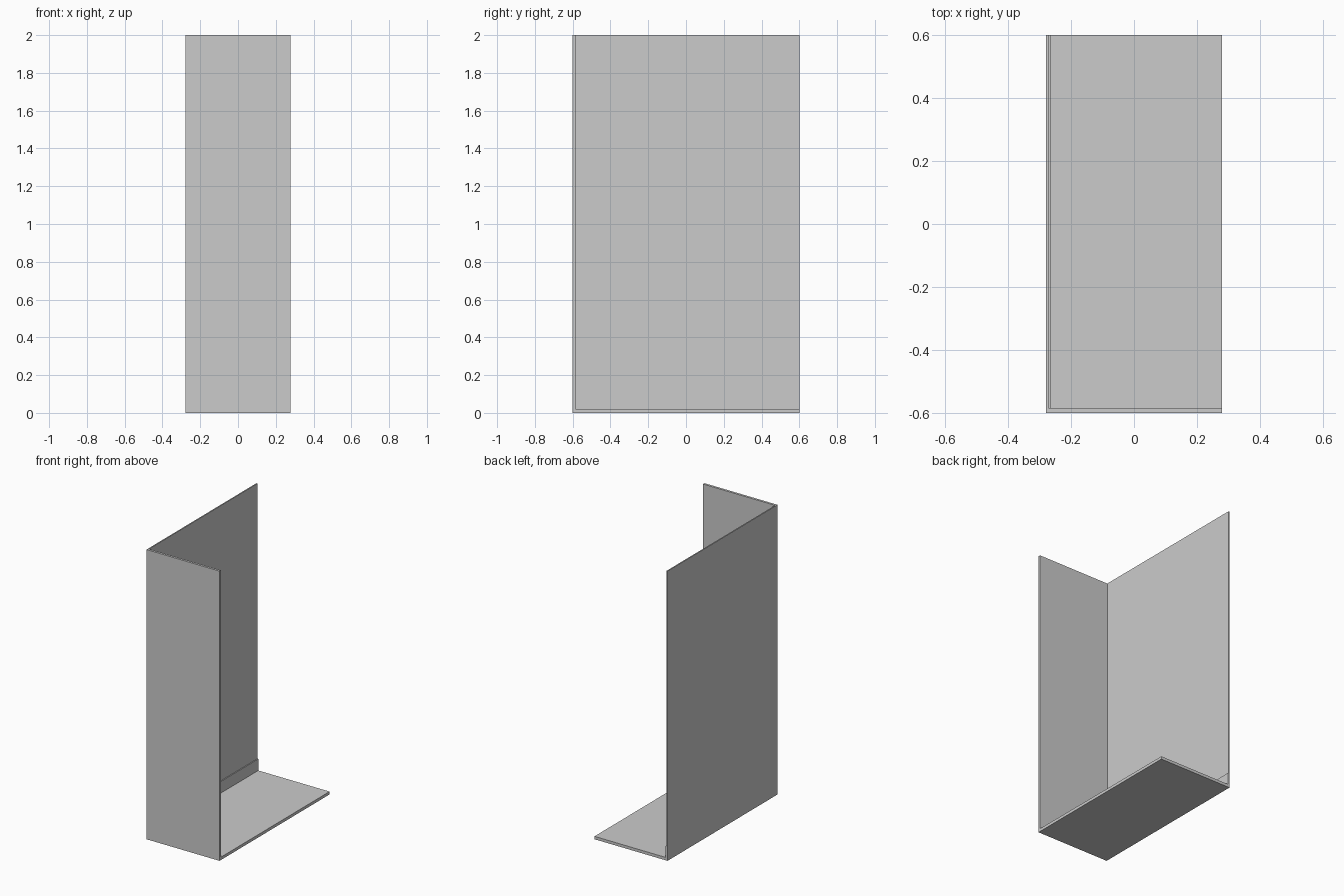
import bpy

if "Cube" in bpy.data.objects:
    bpy.data.objects.remove(bpy.data.objects["Cube"])

X, Y, H = 0.279, 0.6, 2.0
WALL_X, WALL_Y, FLOOR = 0.008, 0.016, 0.02


def box(name, lo, hi):
    bpy.ops.mesh.primitive_cube_add(size=1, location=[(a + b) / 2 for a, b in zip(lo, hi)])
    ob = bpy.context.object
    ob.name = name
    ob.scale = [b - a for a, b in zip(lo, hi)]
    bpy.ops.object.transform_apply(location=False, rotation=False, scale=True)
    return ob


# Room corner: floor, front wall and left wall in one solid shell
shell = box("room_corner", (-X, -Y, 0), (X, Y, H))
cutter = box("room_space", (-X + WALL_X, -Y + WALL_Y, FLOOR), (X + 1, Y + 1, H + 1))
cutter.hide_render = True
cut = shell.modifiers.new("hollow", 'BOOLEAN')
cut.operation = 'DIFFERENCE'
cut.solver = 'EXACT'
cut.object = cutter
bpy.context.view_layer.objects.active = shell
bpy.ops.object.modifier_apply(modifier=cut.name)
bpy.data.objects.remove(cutter)

# Skirting board along the left wall
box("skirting_board", (-X + WALL_X, -Y + WALL_Y, FLOOR), (-X + WALL_X + 0.006, Y, 0.10))
